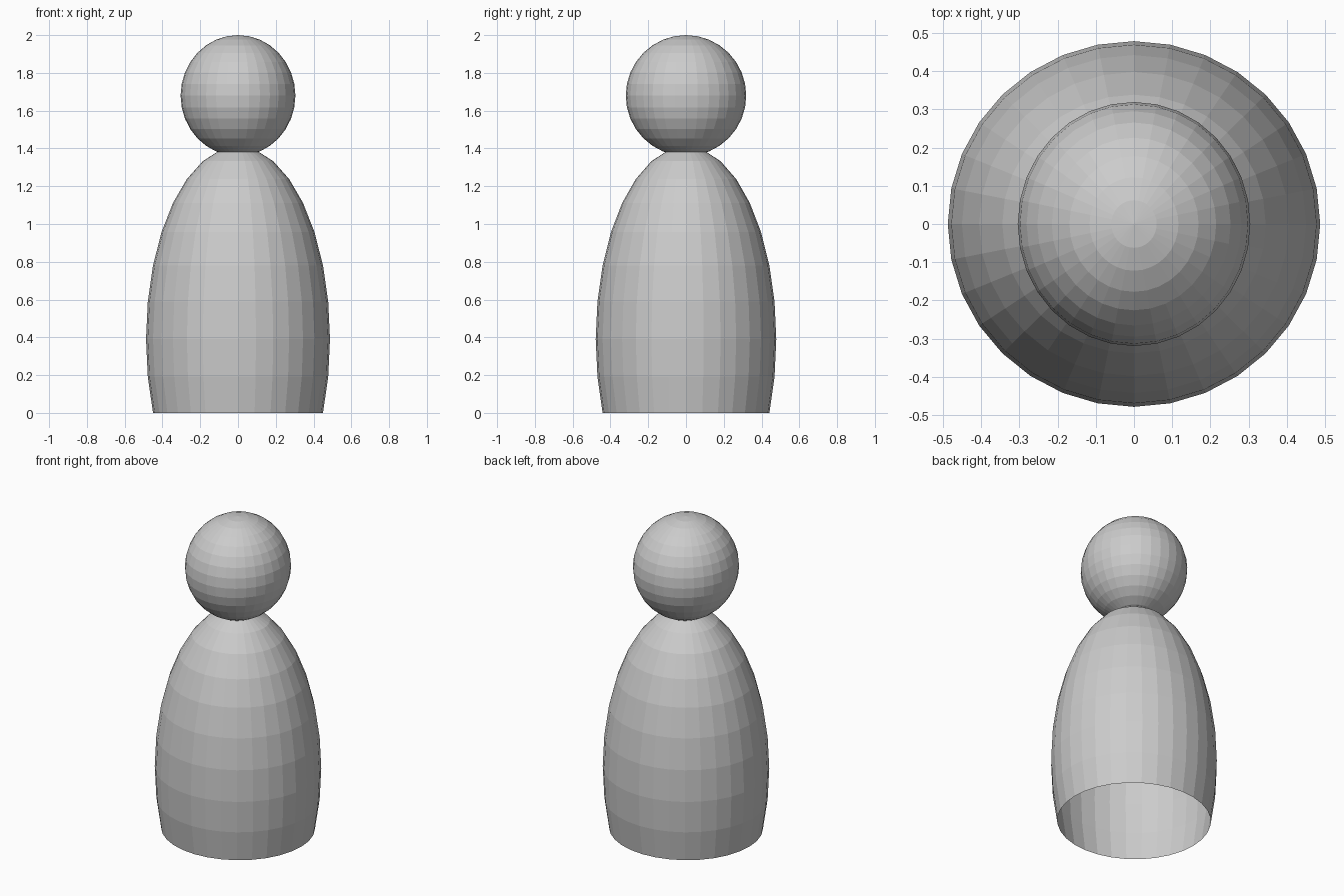
import bpy, bmesh
from mathutils import Matrix

if "Cube" in bpy.data.objects:
    bpy.data.objects.remove(bpy.data.objects["Cube"])

# Single plain grey for the whole figure
grey = bpy.data.materials.new("plain_grey")
grey.diffuse_color = (0.6, 0.6, 0.6, 1)
grey.use_nodes = True
grey.node_tree.nodes["Principled BSDF"].inputs["Base Color"].default_value = grey.diffuse_color


def ellipsoid(name, radii, centre_z, cut_below=None):
    """Flat-shaded 32 x 16 ellipsoid, optionally open below a unit-sphere height."""
    bm = bmesh.new()
    bmesh.ops.create_uvsphere(bm, u_segments=32, v_segments=16, radius=1)
    if cut_below is not None:
        low = [v for v in bm.verts if v.co.z < cut_below]
        bmesh.ops.delete(bm, geom=low, context='VERTS')
    bm.transform(Matrix.Translation((0, 0, centre_z)) @ Matrix.Diagonal((*radii, 1)))
    mesh = bpy.data.meshes.new(name)
    bm.to_mesh(mesh)
    bm.free()
    mesh.materials.append(grey)
    obj = bpy.data.objects.new(name, mesh)
    bpy.context.collection.objects.link(obj)
    return obj


# Hollow body, open at the ring 22.5 degrees below its equator (z = 0)
BODY_HEIGHT = 1.02
ellipsoid("body", (0.487, 0.478, BODY_HEIGHT), 0.3827 * BODY_HEIGHT, cut_below=-0.45)

# Head, sunk slightly onto the body
ellipsoid("head", (0.304, 0.319, 0.32), 1.68)
